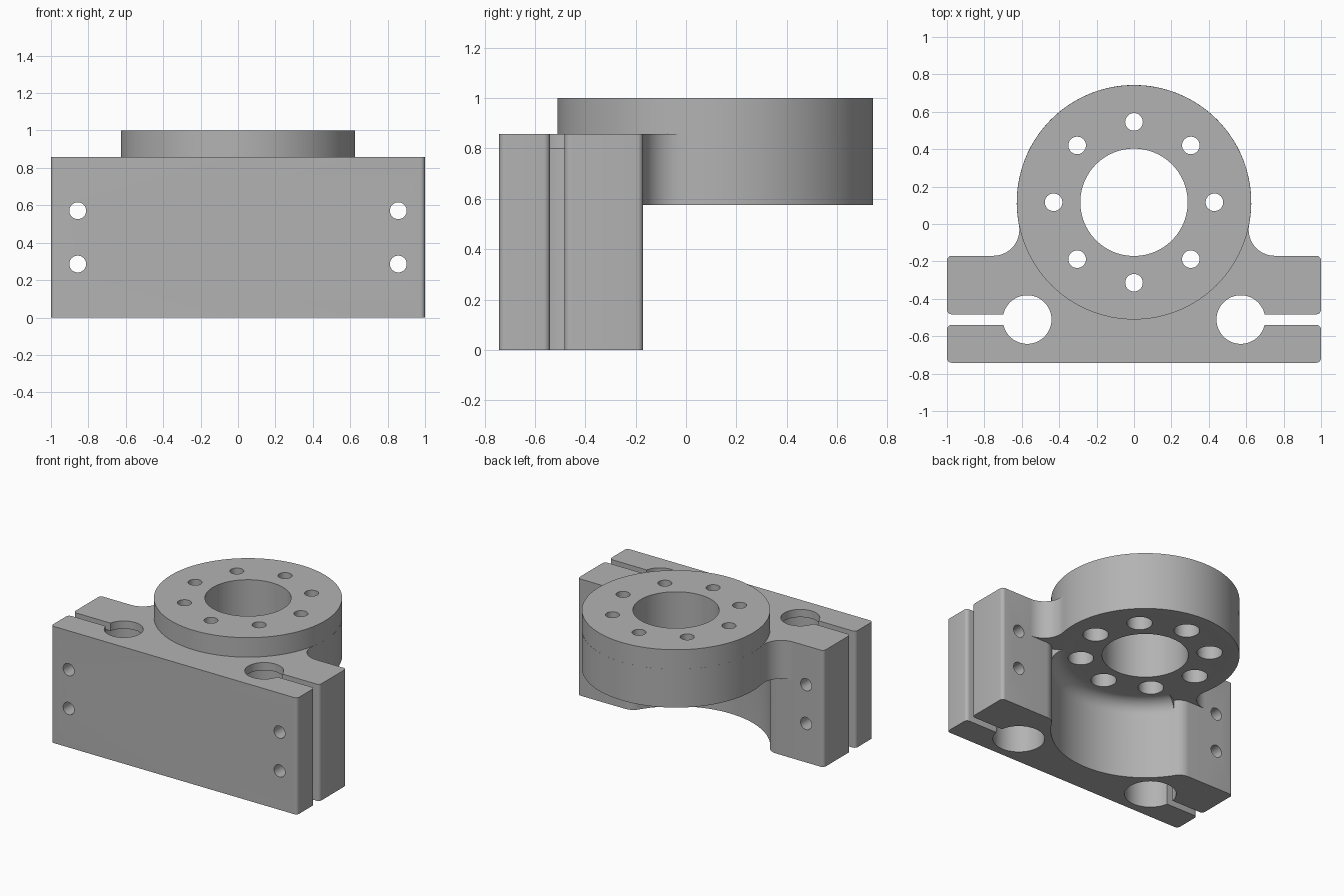
import bpy, bmesh
from math import sin, cos, radians, atan2, degrees, sqrt

if "Cube" in bpy.data.objects:
    bpy.data.objects.remove(bpy.data.objects["Cube"])

# Main dimensions
RING_Y, RING_R, BORE_R = 0.116, 0.627, 0.287
BACK, FRONT = -0.17, -0.742
BLOCK_TOP, RING_BOTTOM = 0.857, 0.575

grey = bpy.data.materials.new("machined_grey")
grey.use_nodes = True
grey.diffuse_color = (0.45, 0.45, 0.45, 1)
grey.node_tree.nodes["Principled BSDF"].inputs["Base Color"].default_value = (0.45, 0.45, 0.45, 1)


def arc(cx, cy, r, a, b, n):
    """Points along an arc from angle a to b in degrees."""
    steps = [radians(a + (b - a) * i / n) for i in range(n + 1)]
    return [(cx + r * cos(t), cy + r * sin(t)) for t in steps]


def mirrored(half):
    """Close a right-hand outline with its mirror image."""
    return half + [(-x, y) for x, y in reversed(half)]


def extrude(name, outline, z0, z1):
    bm = bmesh.new()
    face = bm.faces.new([bm.verts.new((x, y, z0)) for x, y in outline])
    moved = bmesh.ops.extrude_face_region(bm, geom=[face])["geom"]
    verts = [v for v in moved if isinstance(v, bmesh.types.BMVert)]
    bmesh.ops.translate(bm, vec=(0, 0, z1 - z0), verts=verts)
    bmesh.ops.recalc_face_normals(bm, faces=bm.faces)
    mesh = bpy.data.meshes.new(name)
    bm.to_mesh(mesh)
    bm.free()
    mesh.materials.append(grey)
    obj = bpy.data.objects.new(name, mesh)
    bpy.context.collection.objects.link(obj)
    return obj


def cylinder(name, x, y, r, z0, z1, n=48):
    return extrude(name, arc(x, y, r, 0, 360, n)[:-1], z0, z1)


def combine(target, tool, operation="DIFFERENCE"):
    """Apply a boolean and discard the tool."""
    mod = target.modifiers.new("boolean", "BOOLEAN")
    mod.operation, mod.solver, mod.object = operation, "EXACT", tool
    bpy.context.view_layer.objects.active = target
    bpy.ops.object.modifier_apply(modifier=mod.name)
    bpy.data.objects.remove(tool)


# Clamp block and ring lobe share one outline, with slots and blend fillets
c = 0.025
blend = 0.14
blend_y = BACK + blend
blend_x = sqrt((RING_R + blend) ** 2 - (RING_Y - blend_y) ** 2)
join = degrees(atan2(blend_y - RING_Y, blend_x))
half = arc(1 - c, FRONT + c, c, -90, 0, 6)
half += arc(1 - c, -0.54 - c, c, 0, 90, 6)
half += [(0.6, -0.54), (0.6, -0.483)]
half += arc(1 - c, -0.483 + c, c, -90, 0, 6)
half += arc(1 - c, BACK - c, c, 0, 90, 6)
half += arc(blend_x, blend_y, blend, 270, 180 + join, 16)
half += arc(0, RING_Y, RING_R, join, 89, 40)[1:]
bracket = extrude("clamp_bracket", mirrored(half), 0, BLOCK_TOP)

# Raised round flange
combine(bracket, cylinder("flange", 0, RING_Y, RING_R - 0.0005, 0.7, 1, 128), "UNION")

# Clear the space below the ring, rounding the outer corners of the recess
lip = 0.1
lip_y = BACK - 0.0005 - lip
lip_x = sqrt((RING_R + lip) ** 2 - (RING_Y - lip_y) ** 2)
lip_end = 180 + degrees(atan2(lip_y - RING_Y, lip_x))
half = [(0.76, 1), (0.76, lip_y + lip)]
half += arc(lip_x, lip_y, lip, 90, lip_end, 12) + [(0.44, BACK)]
combine(bracket, extrude("under_ring_cutter", mirrored(half), -0.1, RING_BOTTOM))

# Round recess in the block, with a fillet against the ring underside
recess = cylinder("recess_cutter", 0, RING_Y, RING_R + 0.001, -0.1, RING_BOTTOM + 0.0005, 128)
bm = bmesh.new()
bm.from_mesh(recess.data)
rim = [e for e in bm.edges if all(v.co.z > 0 for v in e.verts)]
bmesh.ops.bevel(bm, geom=rim, offset=0.1, segments=10, profile=0.5, affect="EDGES")
bm.to_mesh(recess.data)
bm.free()
combine(bracket, recess)

# Centre bore and ring of counterbored screw holes
combine(bracket, cylinder("bore_cutter", 0, RING_Y, BORE_R, 0.3, 1.2, 96))
for i in range(8):
    t = radians(45 * i)
    x, y = 0.43 * cos(t), RING_Y + 0.43 * sin(t)
    combine(bracket, cylinder("screw_cutter", x, y, 0.047, 0.4, 1.2, 32))
    combine(bracket, cylinder("counterbore_cutter", x, y, 0.085, 0.4, 0.775, 32))

for side in (-1, 1):
    # Clamp bores, narrowed by a thin lip at the top
    x, y = side * 0.571, -0.511
    combine(bracket, cylinder("clamp_cutter", x, y, 0.13, -0.1, 1.2))
    combine(bracket, cylinder("clamp_wide_cutter", x, y, 0.172, -0.1, 0.8, 64))
    # Clamp bolt holes, front to back
    for z in (0.286, 0.571):
        bolt = cylinder("bolt_cutter", 0, 0, 0.045, -0.4, 0.4, 32)
        bolt.rotation_euler = (radians(90), 0, 0)
        bolt.location = (side * 0.857, -0.45, z)
        bpy.context.view_layer.update()
        combine(bracket, bolt)

# Smooth the curved walls and keep the machined edges crisp
bpy.ops.object.select_all(action="DESELECT")
bracket.select_set(True)
bpy.context.view_layer.objects.active = bracket
bpy.ops.object.shade_smooth_by_angle(angle=radians(30))
